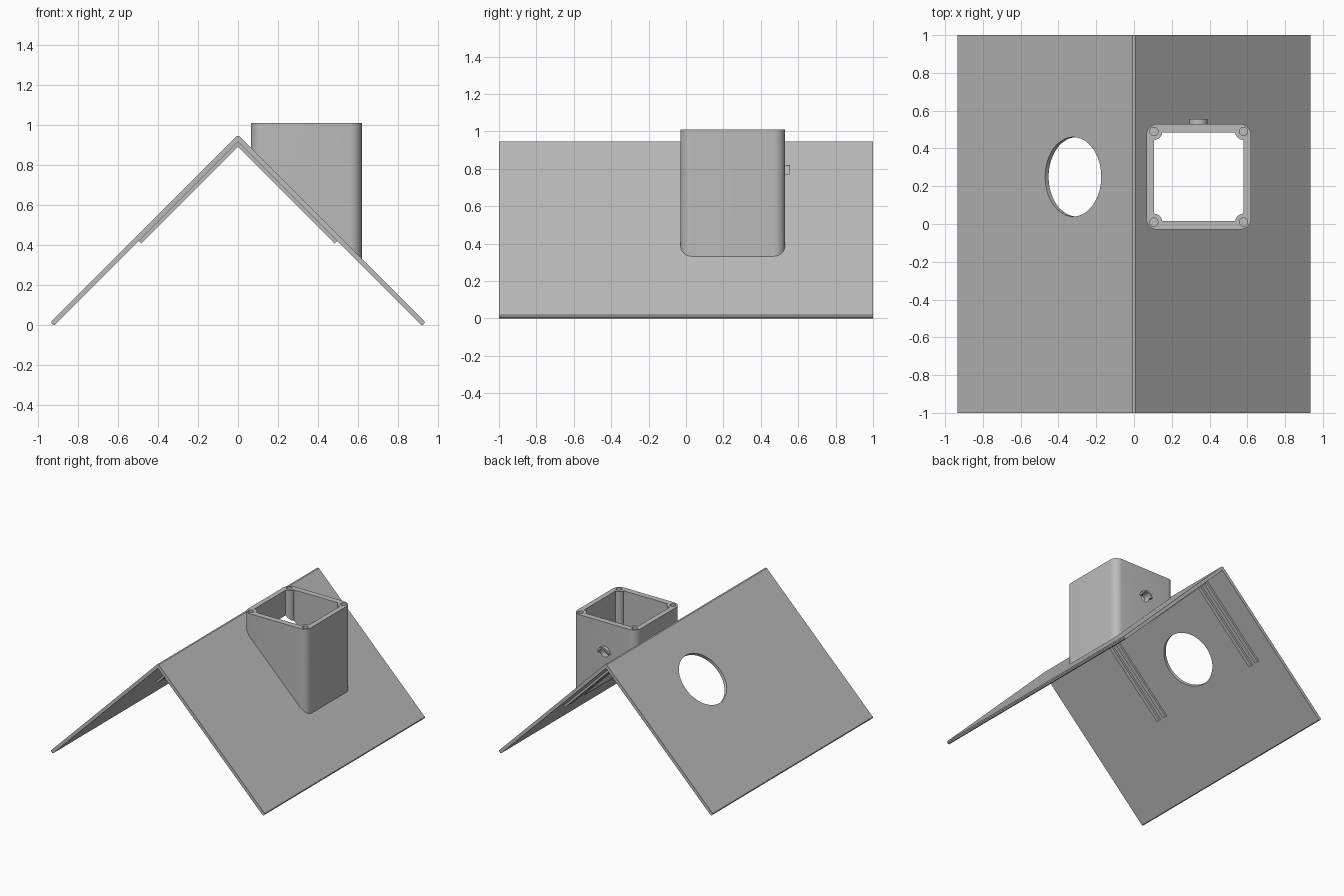
import bpy, bmesh
from math import sin, cos, pi
from mathutils import Vector, Matrix

default = bpy.data.objects.get("Cube")
if default:
    bpy.data.objects.remove(default)

grey = bpy.data.materials.new("plain grey")
grey.use_nodes = True
grey.diffuse_color = (0.5, 0.5, 0.5, 1)
grey.node_tree.nodes["Principled BSDF"].inputs["Base Color"].default_value = (0.5, 0.5, 0.5, 1)


def prism(name, points, axis, low, high):
    """Extrude a flat outline along y (outline in x, z) or z (outline in x, y)."""
    bm = bmesh.new()
    place = (lambda a, b: (a, low, b)) if axis == "y" else (lambda a, b: (a, b, low))
    face = bm.faces.new([bm.verts.new(place(a, b)) for a, b in points])
    moved = bmesh.ops.extrude_face_region(bm, geom=[face])["geom"]
    step = Vector((0, high - low, 0) if axis == "y" else (0, 0, high - low))
    bmesh.ops.translate(bm, vec=step, verts=[v for v in moved if isinstance(v, bmesh.types.BMVert)])
    bmesh.ops.recalc_face_normals(bm, faces=bm.faces)
    mesh = bpy.data.meshes.new(name)
    bm.to_mesh(mesh)
    bm.free()
    mesh.materials.append(grey)
    obj = bpy.data.objects.new(name, mesh)
    bpy.context.collection.objects.link(obj)
    return obj


def arc(cx, cy, r, start, end, steps):
    return [(cx + r * cos(start + (end - start) * i / steps),
             cy + r * sin(start + (end - start) * i / steps)) for i in range(steps + 1)]


def circle(cx, cy, r, n=32):
    return arc(cx, cy, r, 0, 2 * pi, n)[:-1]


def rounded_rect(x0, x1, y0, y1, r):
    corners = [(x1 - r, y1 - r), (x0 + r, y1 - r), (x0 + r, y0 + r), (x1 - r, y0 + r)]
    return [p for i, (x, y) in enumerate(corners)
            for p in arc(x, y, r, i * pi / 2, (i + 1) * pi / 2, 8)]


def cut(target, tool, keep=False):
    bpy.context.view_layer.objects.active = target
    mod = target.modifiers.new("cut", "BOOLEAN")
    mod.operation, mod.solver, mod.object = "DIFFERENCE", "EXACT", tool
    bpy.ops.object.modifier_apply(modifier=mod.name)
    if not keep:
        bpy.data.objects.remove(tool)


def mirrored(half):
    """Close a right-hand outline with its mirror image."""
    return half + [(-x, z) for x, z in reversed(half) if x > 0]


# Folded roof plate with a small flat ridge and rounded eaves
roof = prism("roof_plate", mirrored([
    (0, 0.915), (0.915, 0), (0.924, 0), (0.933, 0.008), (0.934, 0.018), (0.007, 0.945)]),
    "y", -1, 1)

# Round opening, square to the left slope
hole = prism("round_cutter", circle(0, 0, 0.21, 64), "z", -0.1, 0.1)
hole.data.transform(Matrix.Translation((-0.322, 0.25, 0.63)) @ Matrix.Rotation(-pi / 4, 4, "Y"))
cut(roof, hole)

# Square housing standing on the other slope
X0, X1, Y0, Y1, TOP = 0.065, 0.62, -0.03, 0.53, 1.01
housing = prism("housing", rounded_rect(X0, X1, Y0, Y1, 0.06), "z", 0.1, TOP)
cut(housing, prism("slope_cutter", [(0, 0.945), (1.2, -0.255), (-1.2, -0.255)], "y", -2, 2))

# Cavity through housing and roof, leaving a post in every corner
WALL = 0.04
screws = [(x, y) for x in (X0 + WALL, X1 - WALL) for y in (Y0 + WALL, Y1 - WALL)]
cavity = prism("cavity_cutter", [
    (X0 + WALL, Y0 + WALL + 0.006), (X1 - WALL, Y0 + WALL + 0.006),
    (X1 - WALL, Y1 - WALL - 0.006), (X0 + WALL, Y1 - WALL - 0.006)], "z", 0, 1.2)
for x, y in screws:
    cut(cavity, prism("post_cutter", circle(x, y, 0.045), "z", -0.2, 1.4))
cut(housing, cavity, keep=True)
cut(roof, cavity)
for x, y in screws:
    cut(housing, prism("screw_cutter", circle(x, y, 0.022, 24), "z", TOP - 0.1, 1.2))

# Cable hole in the back wall with a half-round hood above it
HX, HZ = 0.34, 0.77
cut(housing, prism("cable_cutter", circle(HX, HZ, 0.036), "y", 0.42, 0.6))
hood = prism("cable_hood", arc(HX, HZ, 0.05, 0, pi, 20) + arc(HX, HZ, 0.036, pi, 0, 20),
             "y", Y1 - 0.005, 0.555)

# Paired rails under both slopes
rails = []
for place, middle in (("front", -0.27), ("back", 0.77)):
    for side, offset in (("outer", -0.035), ("inner", 0.035)):
        y = middle + offset
        rails.append(prism(f"{place}_{side}_rail", mirrored([
            (0, 0.892), (0.485, 0.407), (0.499, 0.421), (0, 0.92)]), "y", y - 0.015, y + 0.015))

# Smooth the round walls, keep the folds sharp
for obj in bpy.context.selected_objects:
    obj.select_set(False)
for obj in [roof, housing, hood] + rails:
    obj.select_set(True)
bpy.context.view_layer.objects.active = housing
bpy.ops.object.shade_smooth_by_angle(angle=pi / 6)
